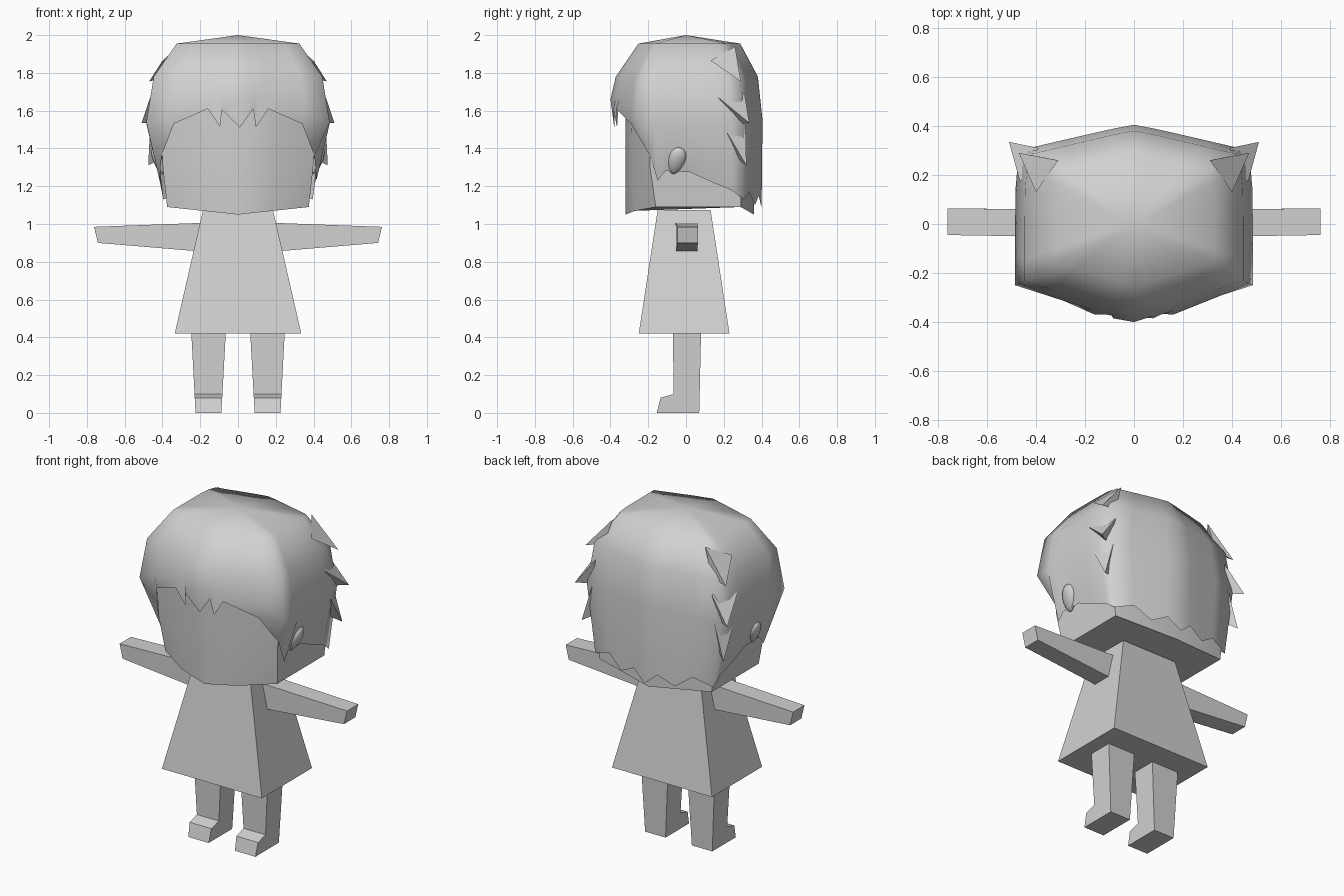
import bpy, bmesh, math
from mathutils import Vector, Euler

cube = bpy.data.objects.get("Cube")
if cube:
    bpy.data.objects.remove(cube, do_unlink=True)

# One plain grey material for the whole figure
GREY = (0.64, 0.64, 0.64, 1.0)
grey = bpy.data.materials.new("plain_grey")
grey.diffuse_color = GREY
grey.use_nodes = True
bsdf = grey.node_tree.nodes["Principled BSDF"]
bsdf.inputs["Base Color"].default_value = GREY
bsdf.inputs["Roughness"].default_value = 0.8


def make(name, verts, faces, smooth_angle=None):
    mesh = bpy.data.meshes.new(name)
    mesh.from_pydata([tuple(v) for v in verts], [], faces)
    bm = bmesh.new()
    bm.from_mesh(mesh)
    bmesh.ops.recalc_face_normals(bm, faces=bm.faces[:])
    bm.to_mesh(mesh)
    bm.free()
    mesh.materials.append(grey)
    if smooth_angle:
        for p in mesh.polygons:
            p.use_smooth = True
        mesh.set_sharp_from_angle(angle=math.radians(smooth_angle))
    obj = bpy.data.objects.new(name, mesh)
    bpy.context.collection.objects.link(obj)
    return obj


def loft(name, rings, closed=(True, True), smooth_angle=None):
    """Join equal-length rings with quads and optionally cap the two ends."""
    n = len(rings[0])
    verts = [v for r in rings for v in r]
    faces = []
    for k in range(len(rings) - 1):
        for i in range(n):
            j = (i + 1) % n
            faces.append((k * n + i, k * n + j, (k + 1) * n + j, (k + 1) * n + i))
    if closed[0]:
        faces.append(tuple(range(n)))
    if closed[1]:
        faces.append(tuple(range((len(rings) - 1) * n, len(rings) * n)))
    return make(name, verts, faces, smooth_angle)


def rect(x0, x1, y0, y1, z):
    return [(x0, y0, z), (x1, y0, z), (x1, y1, z), (x0, y1, z)]


# Dress: tapered block
loft("dress", [rect(-0.335, 0.335, -0.25, 0.23, 0.42),
               rect(-0.185, 0.185, -0.15, 0.13, 1.075)])

# Leg side profile (y, z), foot pointing forward
leg_profile = [(0.08, 0.44), (0.07, 0.0), (-0.155, 0.0), (-0.135, 0.08),
               (-0.065, 0.10), (-0.07, 0.44)]

for side, s in (("left", 1), ("right", -1)):
    # Arm: tapering outward
    def arm_ring(xb, xt, y0, y1, z0, z1):
        return [(s * xb, y0, z0), (s * xb, y1, z0), (s * xt, y1, z1), (s * xt, y0, z1)]
    loft(side + "_arm", [arm_ring(0.18, 0.16, -0.055, 0.06, 0.853, 1.007),
                         arm_ring(0.742, 0.762, -0.045, 0.063, 0.90, 0.985)])
    # Leg and foot, slightly narrower toward the ground
    loft(side + "_leg", [[(s * (0.088 - 0.055 * z), y, z) for y, z in leg_profile],
                         [(s * (0.225 + 0.052 * z), y, z) for y, z in leg_profile]])

# Head: six-sided, pointed at front and back
def head_ring(x, front, corner_f, corner_b, back, z_mid, z_side):
    return [(0, front, z_mid), (x * 0.5, (front + corner_f) / 2 - 0.03, (z_mid + z_side) / 2),
            (x, corner_f, z_side), (x, corner_b, z_side), (0, back, z_mid),
            (-x, corner_b, z_side), (-x, corner_f, z_side),
            (-x * 0.5, (front + corner_f) / 2 - 0.03, (z_mid + z_side) / 2)]

loft("head", [head_ring(0.375, -0.32, -0.16, 0.29, 0.36, 1.05, 1.09),
              head_ring(0.398, -0.32, -0.19, 0.29, 0.36, 1.30, 1.30),
              head_ring(0.42, -0.32, -0.20, 0.27, 0.34, 1.72, 1.72)], smooth_angle=60)

# Hair columns: widest plan point (x, y), its height, then lower edge point
fringe = [(-0.16, -0.355, 1.66, -0.16, -0.37, 1.61), (-0.11, -0.37, 1.66, -0.095, -0.365, 1.515),
          (-0.085, -0.375, 1.66, -0.085, -0.385, 1.605), (0.0, -0.40, 1.66, 0.01, -0.38, 1.51),
          (0.08, -0.375, 1.66, 0.08, -0.385, 1.61), (0.11, -0.37, 1.66, 0.095, -0.365, 1.51),
          (0.16, -0.355, 1.66, 0.16, -0.37, 1.61)]
side_hair = [(0.36, -0.29, 1.60, 0.34, -0.29, 1.53), (0.485, -0.25, 1.54, 0.405, -0.19, 1.36),
             (0.485, -0.16, 1.53, 0.415, -0.15, 1.23), (0.485, -0.10, 1.53, 0.412, -0.11, 1.28),
             (0.485, 0.02, 1.53, 0.41, 0.02, 1.275), (0.483, 0.15, 1.53, 0.405, 0.14, 1.22),
             (0.475, 0.24, 1.53, 0.40, 0.24, 1.18), (0.45, 0.305, 1.53, 0.395, 0.305, 1.13),
             (0.30, 0.34, 1.54, 0.28, 0.335, 1.17), (0.17, 0.37, 1.55, 0.18, 0.365, 1.10),
             (0.08, 0.39, 1.55, 0.08, 0.385, 1.15)]
back_mid = [(0, 0.405, 1.55, 0, 0.40, 1.085)]
mirrored = [(-c[0], c[1], c[2], -c[3], c[4], c[5]) for c in reversed(side_hair)]
columns = fringe + side_hair + back_mid + mirrored

def hair_ring(sx, sf, sb, z):
    return [(c[0] * sx, c[1] * (sf if c[1] < 0 else sb), z) for c in columns]

crown = [(0, 0, 2.0)] * len(columns)
hair = loft("hair", [[c[3:] for c in columns], [c[:3] for c in columns],
                     hair_ring(0.92, 0.93, 0.94, 1.78), hair_ring(0.67, 0.63, 0.71, 1.955),
                     crown], closed=(False, False))
bm = bmesh.new()
bm.from_mesh(hair.data)
bmesh.ops.remove_doubles(bm, verts=bm.verts[:], dist=0.0005)
bmesh.ops.recalc_face_normals(bm, faces=bm.faces[:])
bm.to_mesh(hair.data)
bm.free()
for p in hair.data.polygons:
    p.use_smooth = True
hair.data.set_sharp_from_angle(angle=math.radians(75))

# Hair tufts along the back corners: tip, then three root points
tufts = [[(0.47, 0.29, 1.755), (0.40, 0.13, 1.865), (0.31, 0.26, 1.94), (0.36, 0.27, 1.78)],
         [(0.51, 0.335, 1.535), (0.465, 0.17, 1.67), (0.39, 0.31, 1.69), (0.42, 0.28, 1.53)],
         [(0.475, 0.32, 1.31), (0.465, 0.19, 1.53), (0.41, 0.315, 1.53), (0.40, 0.27, 1.35)]]
for side, s in (("left", 1), ("right", -1)):
    for k, pts in enumerate(tufts):
        make(f"{side}_hair_tuft_{k + 1}", [(s * x, y, z) for x, y, z in pts],
             [(0, 1, 2), (0, 2, 3), (0, 3, 1), (1, 3, 2)])

    # Ear: small egg, wider at the top, leaning back and outward
    bm = bmesh.new()
    bmesh.ops.create_uvsphere(bm, u_segments=12, v_segments=8, radius=1)
    tilt = Euler((math.radians(-16), math.radians(20), 0)).to_matrix()
    for v in bm.verts:
        w = 1 + 0.2 * v.co.z
        p = tilt @ Vector((v.co.x * 0.026 * w, v.co.y * 0.046 * w, v.co.z * 0.077))
        v.co = (s * (p.x + 0.422), p.y - 0.05, p.z + 1.335)
    bmesh.ops.recalc_face_normals(bm, faces=bm.faces[:])
    mesh = bpy.data.meshes.new(side + "_ear")
    bm.to_mesh(mesh)
    bm.free()
    mesh.materials.append(grey)
    for p in mesh.polygons:
        p.use_smooth = True
    bpy.context.collection.objects.link(bpy.data.objects.new(side + "_ear", mesh))
